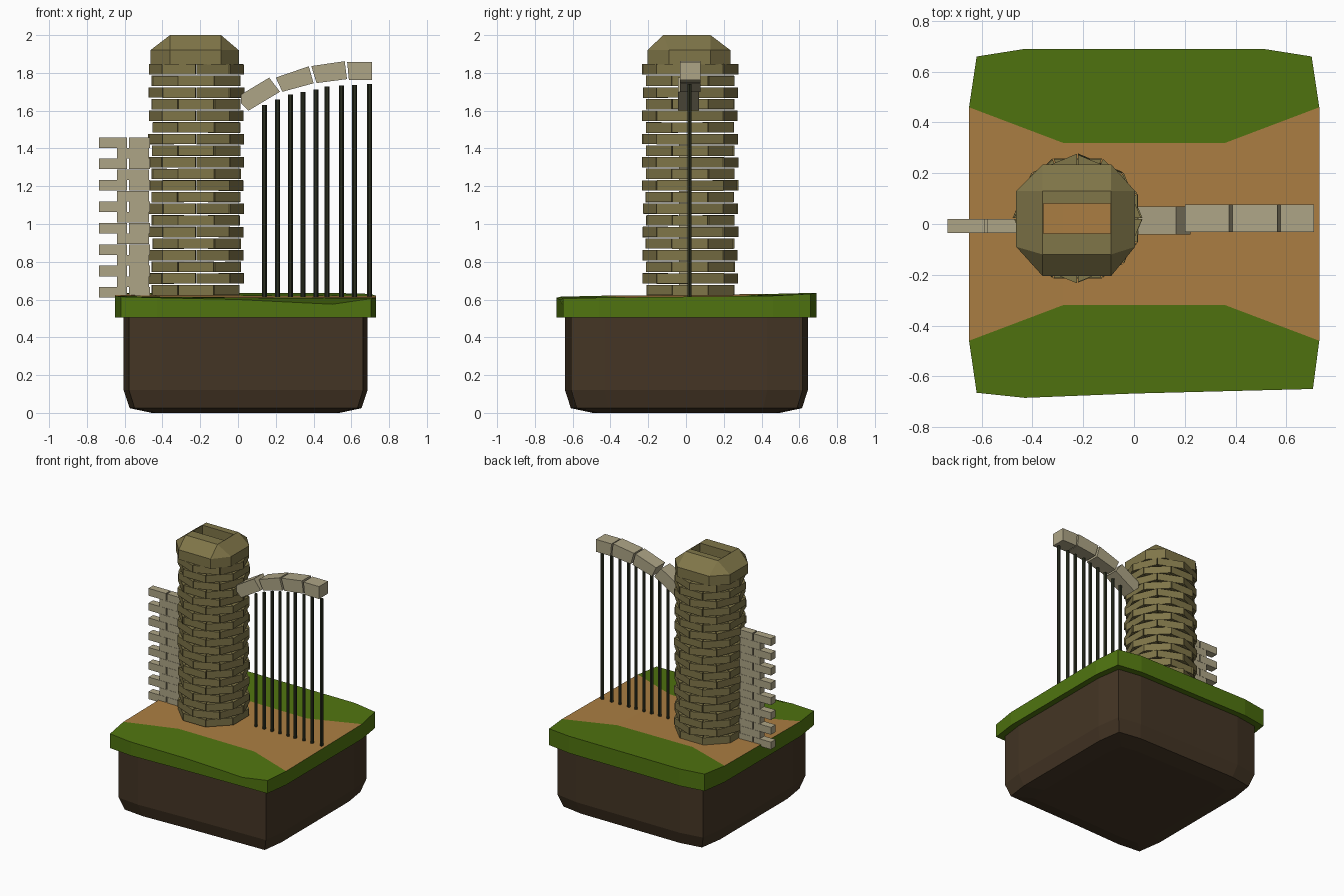
import bpy, bmesh, math, random
from mathutils import Vector

if "Cube" in bpy.data.objects:
    bpy.data.objects.remove(bpy.data.objects["Cube"])

random.seed(4)


def material(name, rgb):
    m = bpy.data.materials.new(name)
    m.diffuse_color = (*rgb, 1)
    m.use_nodes = True
    m.node_tree.nodes["Principled BSDF"].inputs["Base Color"].default_value = m.diffuse_color
    return m


GRASS = material("grass green", (0.08, 0.175, 0.005))
PATH = material("path tan", (0.41, 0.21, 0.055))
SOIL = material("soil brown", (0.058, 0.036, 0.018))
TOWER = material("olive stone", (0.215, 0.18, 0.066))
PALE = material("pale stone", (0.42, 0.375, 0.24))
IRON = material("dark iron", (0.024, 0.028, 0.014))


def finish(name, bm, *mats):
    bmesh.ops.recalc_face_normals(bm, faces=bm.faces)
    me = bpy.data.meshes.new(name)
    bm.to_mesh(me)
    bm.free()
    ob = bpy.data.objects.new(name, me)
    bpy.context.collection.objects.link(ob)
    for m in mats:
        me.materials.append(m)
    return ob


def loft(bm, rings, cap_start=True, cap_end=True):
    """Skin a stack of equally long point rings."""
    vs = [[bm.verts.new(p) for p in r] for r in rings]
    n = len(vs[0])
    for a, b in zip(vs, vs[1:]):
        for i in range(n):
            bm.faces.new((a[i], a[(i + 1) % n], b[(i + 1) % n], b[i]))
    if cap_start:
        bm.faces.new(vs[0][::-1])
    if cap_end:
        bm.faces.new(vs[-1])
    return vs


# Ground outline, counter-clockwise from the left end of the path's front edge: x, y, top z
outline = [(-.65, -.46, .62), (-.62, -.665, .615), (-.43, -.685, .61), (.0, -.668, .60),
           (.50, -.655, .575), (.705, -.65, .605), (.73, -.46, .61), (.73, .46, .62),
           (.70, .66, .63), (.51, .69, .635), (-.43, .69, .635), (-.62, .66, .635),
           (-.65, .46, .63)]
inner = [(-.28, -.32, .612), (.36, -.32, .61), (.36, .32, .618), (-.28, .32, .622)]

# Turf slab with the path cut into its top
bm = bmesh.new()
lo, hi = loft(bm, [[(x, y, .505) for x, y, z in outline], outline], True, False)
q = [bm.verts.new(p) for p in inner]
bm.faces.new(hi[0:7] + [q[1], q[0]])
bm.faces.new(hi[7:13] + [q[3], q[2]])
for loop in ((hi[0], q[0], q[3], hi[12]), (q[0], q[1], q[2], q[3]), (q[1], hi[6], hi[7], q[2])):
    bm.faces.new(loop).material_index = 1
finish("turf_and_path", bm, GRASS, PATH)


# Soil block under the turf
def soil_ring(s, z):
    return [(.042 + (x - .042) * s, y * s, z) for x, y, _ in outline]


bm = bmesh.new()
loft(bm, [soil_ring(.72, .0), soil_ring(.89, .025), soil_ring(.935, .12), soil_ring(.935, .508)])
finish("soil_block", bm, SOIL)

# Hollow tower: 20 courses of eight flat-faced bricks, staggered
CX, CY, Z0, ROW = -.222, .022, .62, .0615
bm = bmesh.new()
for r in range(20):
    for k in range(8):
        mid = math.radians(45 * k + 22.5 * (r % 2))
        half = math.radians(22.0)
        ro = .252 + random.uniform(-.005, .004)
        dz = random.uniform(-.001, .001)
        rings = []
        for z in (Z0 + r * ROW + .003 + dz, Z0 + (r + 1) * ROW - .004 + dz):
            rings.append([(CX + rad * math.cos(mid + s * half), CY + rad * math.sin(mid + s * half), z)
                          for rad, s in ((ro, -1), (ro, 1), (.165, 1), (.165, -1))])
        loft(bm, rings)
finish("tower_bricks", bm, TOWER)

# Tower cap: octagonal band, sloping shoulders to a rectangular top with an opening
oct_xy = [(-.36, -.205), (-.09, -.205), (.004, -.09), (.004, .13),
          (-.09, .235), (-.36, .235), (-.464, .13), (-.464, -.09)]
bm = bmesh.new()
rings = loft(bm, [[(x, y, z) for x, y in oct_xy] for z in (1.845, 1.92)], False, False)
o = rings[1]
t = [bm.verts.new(p) for p in ((-.36, -.12, 2), (-.09, -.12, 2), (-.09, .13, 2), (-.36, .13, 2))]
hole = [(-.357, -.037), (-.093, -.037), (-.093, .08), (-.357, .08)]
h = [bm.verts.new((x, y, 2)) for x, y in hole]
g = [bm.verts.new((x, y, 1.845)) for x, y in hole]
b = rings[0]
for i in range(4):
    j = (i + 1) % 4
    bm.faces.new((o[2 * i], o[2 * i + 1], t[j], t[i]))              # shoulders
    bm.faces.new((o[2 * i + 1], o[(2 * i + 2) % 8], t[j]))          # corner facets
    bm.faces.new((t[i], t[j], h[j], h[i]))                          # rim
    bm.faces.new((h[i], h[j], g[j], g[i]))                          # opening
    bm.faces.new((b[2 * i], b[2 * i + 1], g[j], g[i]))              # underside
    bm.faces.new((b[2 * i + 1], b[(2 * i + 2) % 8], g[j]))
finish("tower_cap", bm, TOWER)


def slab(bm, pts, y0, y1):
    """Extrude an x-z polygon between two y values."""
    loft(bm, [[(x, y, z) for x, z in pts] for y in (y0, y1)])


# Broken side wall: toothed courses of pale brick
bm = bmesh.new()
step = .85 / 15
for r in range(15):
    z0 = .61 + r * step
    z1 = z0 + step - .001
    spans = ((-.64, -.472),) if r % 2 else ((-.735, -.587), (-.577, -.465))
    for x0, x1 in spans:
        slab(bm, ((x0, z0), (x1, z0), (x1, z1), (x0, z1)), -.036, .02)
finish("broken_wall", bm, PALE)

# Half arch of four voussoir stones springing from the tower
stones = [((.015, 1.64), (.055, 1.60), (.222, 1.70), (.165, 1.775), (.015, 1.685)),
          ((.235, 1.70), (.40, 1.745), (.375, 1.835), (.20, 1.775)),
          ((.416, 1.746), (.577, 1.767), (.565, 1.862), (.388, 1.836)),
          ((.587, 1.762), (.71, 1.762), (.71, 1.857), (.578, 1.857))]
bm = bmesh.new()
for i, s in enumerate(stones):
    slab(bm, s, -.042 if i == 0 else -.032, .068 if i == 0 else .077)
finish("arch_stones", bm, PALE)

# Iron bars of the gate
bars = [(.14, 1.63), (.21, 1.66), (.277, 1.685), (.344, 1.70), (.412, 1.712),
        (.472, 1.728), (.547, 1.732), (.617, 1.735), (.697, 1.742)]
bm = bmesh.new()
for x, top in bars:
    loft(bm, [[(x + .013 * math.cos(math.tau * k / 6), .018 + .013 * math.sin(math.tau * k / 6), z)
               for k in range(6)] for z in (.60, top)])
finish("gate_bars", bm, IRON)
